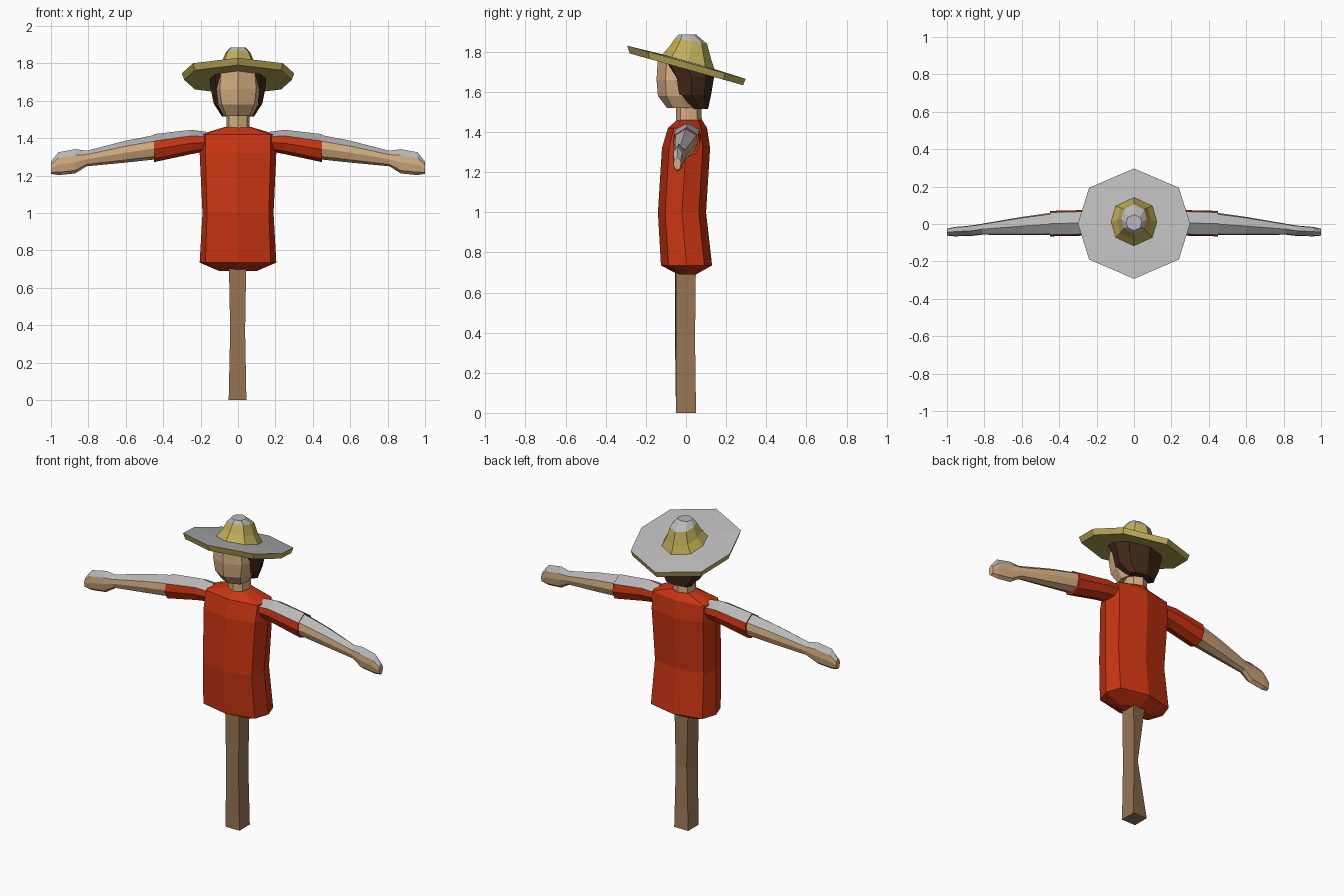
import bpy
import bmesh

old = bpy.data.objects.get("Cube")
if old:
    bpy.data.objects.remove(old, do_unlink=True)


def material(name, r, g, b):
    m = bpy.data.materials.new(name)
    m.use_nodes = True
    m.diffuse_color = (r, g, b, 1)
    m.node_tree.nodes["Principled BSDF"].inputs["Base Color"].default_value = (r, g, b, 1)
    return m


straw = material("straw yellow", .54, .43, .10)
frost = material("pale grey", .48, .48, .48)
brown = material("hair brown", .055, .022, .009)
skin = material("skin tan", .66, .42, .22)
red = material("shirt red", .58, .035, .006)
wood = material("post wood", .31, .18, .09)


def ring(rx, front, back, z, slope=0, kx=.8, ky=.65):
    """Eight-sided horizontal section between front and back, optionally tilted."""
    cy, ry = (front + back) / 2, (back - front) / 2
    unit = [(0, -1), (kx, -ky), (1, 0), (kx, ky), (0, 1), (-kx, ky), (-1, 0), (-kx, -ky)]
    return [(rx * u, cy + ry * v, z + slope * (cy + ry * v)) for u, v in unit]


def arm_ring(x, front, back, bottom, top):
    """Eight-sided upright section across an arm, starting at its top ridge."""
    cy, ry = (front + back) / 2, (back - front) / 2
    cz, rz = (bottom + top) / 2, (top - bottom) / 2
    half = [(0, 1), (.88, .5), (1, -.1), (.7, -.75), (0, -1)]
    unit = half + [(-u, v) for u, v in half[3:0:-1]]
    return [(x, cy + ry * u, cz + rz * v) for u, v in unit]


def loft(name, rings, mats, rule=lambda band, side: 0, mirror=False):
    """Skin a row of sections and close both ends; rule picks the material."""
    bm = bmesh.new()
    rows = [[bm.verts.new(p) for p in r] for r in rings]
    n = len(rows[0])
    for b in range(len(rows) - 1):
        for i in range(n):
            j = (i + 1) % n
            f = bm.faces.new((rows[b][i], rows[b][j], rows[b + 1][j], rows[b + 1][i]))
            f.material_index = rule(b, i)
    bm.faces.new(rows[0][::-1]).material_index = rule(-1, 4)
    bm.faces.new(rows[-1]).material_index = rule(len(rows) - 1, 4)
    bmesh.ops.recalc_face_normals(bm, faces=bm.faces[:])
    mesh = bpy.data.meshes.new(name)
    bm.to_mesh(mesh)
    bm.free()
    for m in mats:
        mesh.materials.append(m)
    obj = bpy.data.objects.new(name, mesh)
    bpy.context.collection.objects.link(obj)
    if mirror:
        obj.modifiers.new("Mirror", "MIRROR")
    return obj


# Post, square with one corner hewn away at mid height
loft("post", [
    [(-.05, -.05, 0), (.045, -.05, 0), (.045, .05, 0), (-.05, .05, 0)],
    [(-.042, -.055, .37), (.038, -.05, .37), (.038, .045, .37), (-.015, .015, .37)],
    [(-.05, -.055, .8), (.045, -.05, .8), (.045, .05, .8), (-.05, .05, .8)],
], [wood])

# Shirt body
loft("shirt", [
    ring(.10, -.04, .05, .69),
    ring(.205, -.125, .13, .735, 0, .85, .7),
    ring(.19, -.14, .10, 1.0, 0, .87, .7),
    ring(.205, -.12, .12, 1.32, 0, .85, .7),
    ring(.205, -.09, .105, 1.42, 0, .85, .7),
    ring(.07, -.045, .08, 1.46),
], [red])

# Sleeves and bare arms, pale along the upper faces
upper = lambda band, side: 1 if side in (0, 7) else 0
loft("sleeves", [
    arm_ring(.17, -.06, .075, 1.33, 1.435),
    arm_ring(.25, -.062, .075, 1.315, 1.445),
    arm_ring(.45, -.066, .07, 1.272, 1.422),
], [red, frost], upper, mirror=True)

loft("arms", [
    arm_ring(.43, -.06, .062, 1.288, 1.42),
    arm_ring(.60, -.06, .038, 1.27, 1.387),
    arm_ring(.81, -.057, .002, 1.25, 1.333),
    arm_ring(.87, -.064, -.008, 1.212, 1.342),
    arm_ring(.96, -.066, -.016, 1.203, 1.325),
    arm_ring(1.0, -.062, -.025, 1.21, 1.275),
], [skin, frost], upper, mirror=True)

# Neck and head
loft("neck", [ring(.062, -.05, .08, 1.43), ring(.06, -.05, .075, 1.56)], [skin])
tilt = -.28
loft("head", [
    ring(.078, -.095, .07, 1.52),
    ring(.108, -.14, .10, 1.58),
    ring(.122, -.147, .11, 1.66),
    ring(.112, -.14, .11, 1.735, tilt),
], [skin])

# Hair, showing around the sides and back of the head
loft("hair", [
    ring(.085, .03, .11, 1.515),
    ring(.13, -.07, .125, 1.585),
    ring(.148, -.085, .14, 1.675),
    ring(.15, -.138, .135, 1.732, tilt),
], [brown])

# Hat, tilted back: brim pale on top, crown with a pale cap
loft("hat_brim", [
    ring(.10, -.10, .10, 1.722, tilt),
    ring(.288, -.28, .285, 1.713, tilt),
    ring(.30, -.293, .297, 1.748, tilt),
    ring(.10, -.10, .10, 1.755, tilt),
], [straw, frost], lambda band, side: int(band >= 2))

loft("hat_crown", [
    ring(.125, -.12, .143, 1.75, tilt),
    ring(.092, -.085, .125, 1.80, tilt),
    ring(.068, -.052, .105, 1.86, tilt * .7),
    ring(.042, -.035, .05, 1.886),
], [straw, frost], lambda band, side: int(band >= 2))
